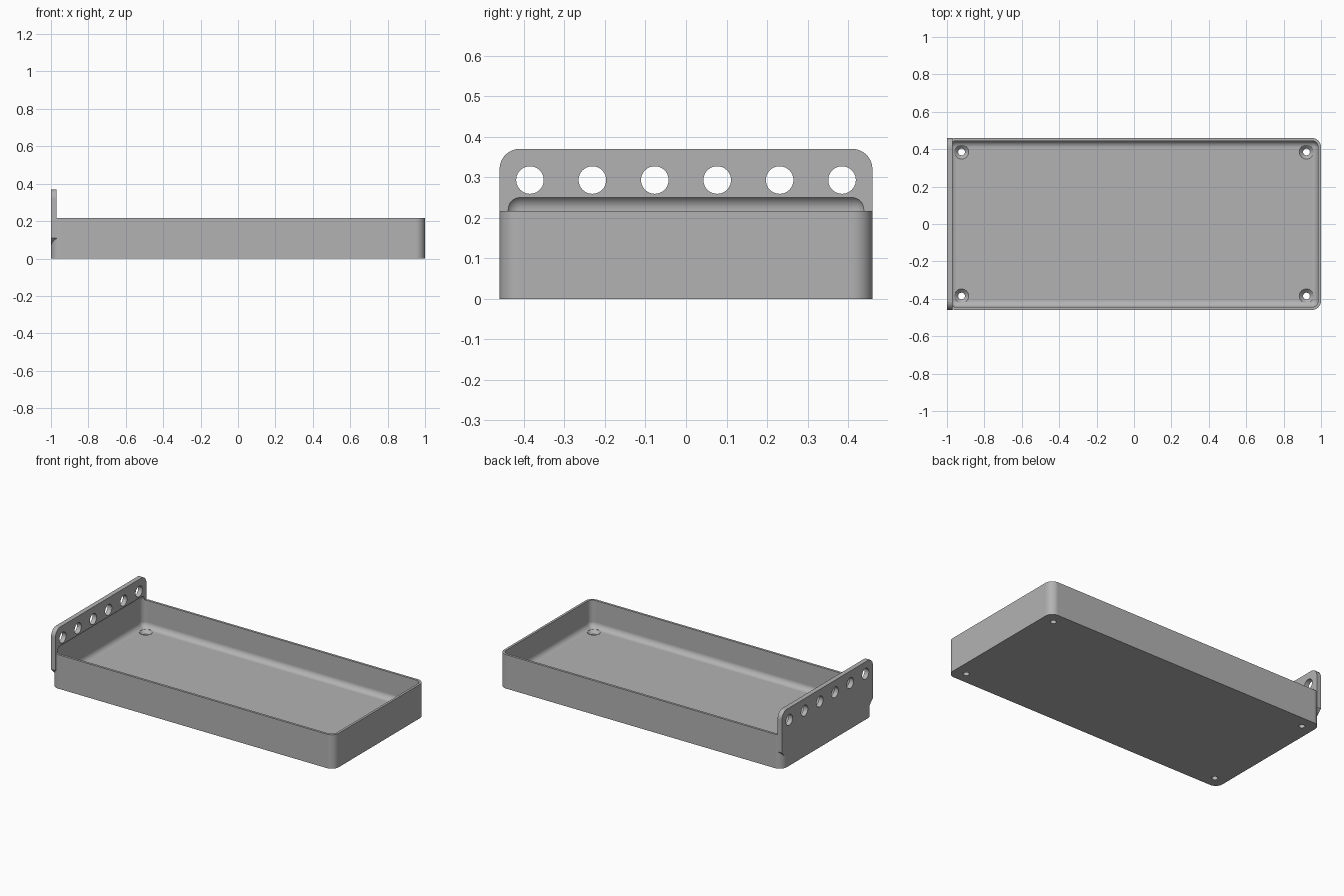
import bpy, bmesh, math
from mathutils import Matrix, Vector

if "Cube" in bpy.data.objects:
    bpy.data.objects.remove(bpy.data.objects["Cube"], do_unlink=True)

HALF_Y, RIM, FLOOR, WALL, CORNER = 0.46, 0.217, 0.045, 0.015, 0.05

grey = bpy.data.materials.new("matte grey")
grey.use_nodes = True
colour = (0.45, 0.45, 0.45, 1)
grey.diffuse_color = colour
grey.node_tree.nodes["Principled BSDF"].inputs["Base Color"].default_value = colour


def to_object(name, bm):
    bmesh.ops.recalc_face_normals(bm, faces=bm.faces)
    mesh = bpy.data.meshes.new(name)
    bm.to_mesh(mesh)
    bm.free()
    mesh.materials.append(grey)
    obj = bpy.data.objects.new(name, mesh)
    bpy.context.collection.objects.link(obj)
    return obj


def box(name, low, high, radius, pick, segments=10):
    """Box between two corners, with the edges chosen by pick(edge) rounded."""
    bm = bmesh.new()
    low, high = Vector(low), Vector(high)
    place = Matrix.Translation((low + high) / 2) @ Matrix.Diagonal((high - low).to_4d())
    bmesh.ops.create_cube(bm, size=1, matrix=place)
    bmesh.ops.bevel(bm, geom=[e for e in bm.edges if pick(e)], offset=radius,
                    segments=segments, profile=0.5, affect='EDGES')
    return to_object(name, bm)


def along(edge, axis):
    a, b = edge.verts
    return abs(a.co[axis] - b.co[axis]) > 1e-4


def lathe(name, profile, matrix, sides=40):
    """Closed turned solid from (radius, height) points."""
    bm = bmesh.new()
    rings = []
    for r, h in profile:
        rings.append([bm.verts.new(matrix @ Vector((r * math.cos(t), r * math.sin(t), h)))
                      for t in (2 * math.pi * i / sides for i in range(sides))])
    for a, b in zip(rings, rings[1:]):
        for i in range(sides):
            j = (i + 1) % sides
            bm.faces.new((a[i], a[j], b[j], b[i]))
    bm.faces.new(rings[0])
    bm.faces.new(rings[-1])
    return to_object(name, bm)


def combine(target, other, operation):
    mod = target.modifiers.new(operation, 'BOOLEAN')
    mod.operation, mod.solver, mod.object = operation, 'EXACT', other
    bpy.context.view_layer.objects.active = target
    bpy.ops.object.modifier_apply(modifier=mod.name)
    bpy.data.objects.remove(other, do_unlink=True)


# Tray body with rounded upright corners
tray = box("tray", (-1, -HALF_Y, 0), (1, HALF_Y, RIM), CORNER, lambda e: along(e, 2))

# End plate: rounded top corners, chamfered underside where it overhangs the tray corners
plate = box("end_plate", (-1, -HALF_Y, 0.06), (-0.97, HALF_Y, 0.37), CORNER,
            lambda e: along(e, 0) and e.verts[0].co.z > 0.2)
bm = bmesh.new()
bm.from_mesh(plate.data)
low_edges = [e for e in bm.edges if along(e, 0) and e.verts[0].co.z < 0.1
             and e.verts[1].co.z < 0.1]
bmesh.ops.bevel(bm, geom=low_edges, offset=CORNER, segments=1, affect='EDGES')
bm.to_mesh(plate.data)
bm.free()
combine(tray, plate, 'UNION')

# Hollow with filleted floor, biting slightly into the plate above the rim
hollow = box("hollow", (WALL - 1, WALL - HALF_Y, FLOOR), (1 - WALL, HALF_Y - WALL, 0.256),
             CORNER - WALL, lambda e: True)
combine(tray, hollow, 'DIFFERENCE')

# Countersunk screw holes in the floor
for x in (-0.922, 0.922):
    for y in (-0.385, 0.385):
        screw = lathe("screw_hole", [(0.018, -0.05), (0.018, FLOOR - 0.02),
                                     (0.038, FLOOR), (0.038, FLOOR + 0.03)],
                      Matrix.Translation((x, y, 0)))
        combine(tray, screw, 'DIFFERENCE')

# Row of round holes through the plate
for i in range(6):
    where = Matrix.Translation((-0.985, (i - 2.5) * 0.154, 0.293))
    hole = lathe("plate_hole", [(0.034, -0.1), (0.034, 0.1)],
                 where @ Matrix.Rotation(math.pi / 2, 4, 'Y'))
    combine(tray, hole, 'DIFFERENCE')

# Smooth curves, crisp edges
bpy.ops.object.select_all(action='DESELECT')
tray.select_set(True)
bpy.context.view_layer.objects.active = tray
bpy.ops.object.shade_smooth_by_angle(angle=math.radians(30))
normals = tray.modifiers.new("even_shading", 'WEIGHTED_NORMAL')
normals.keep_sharp = True
